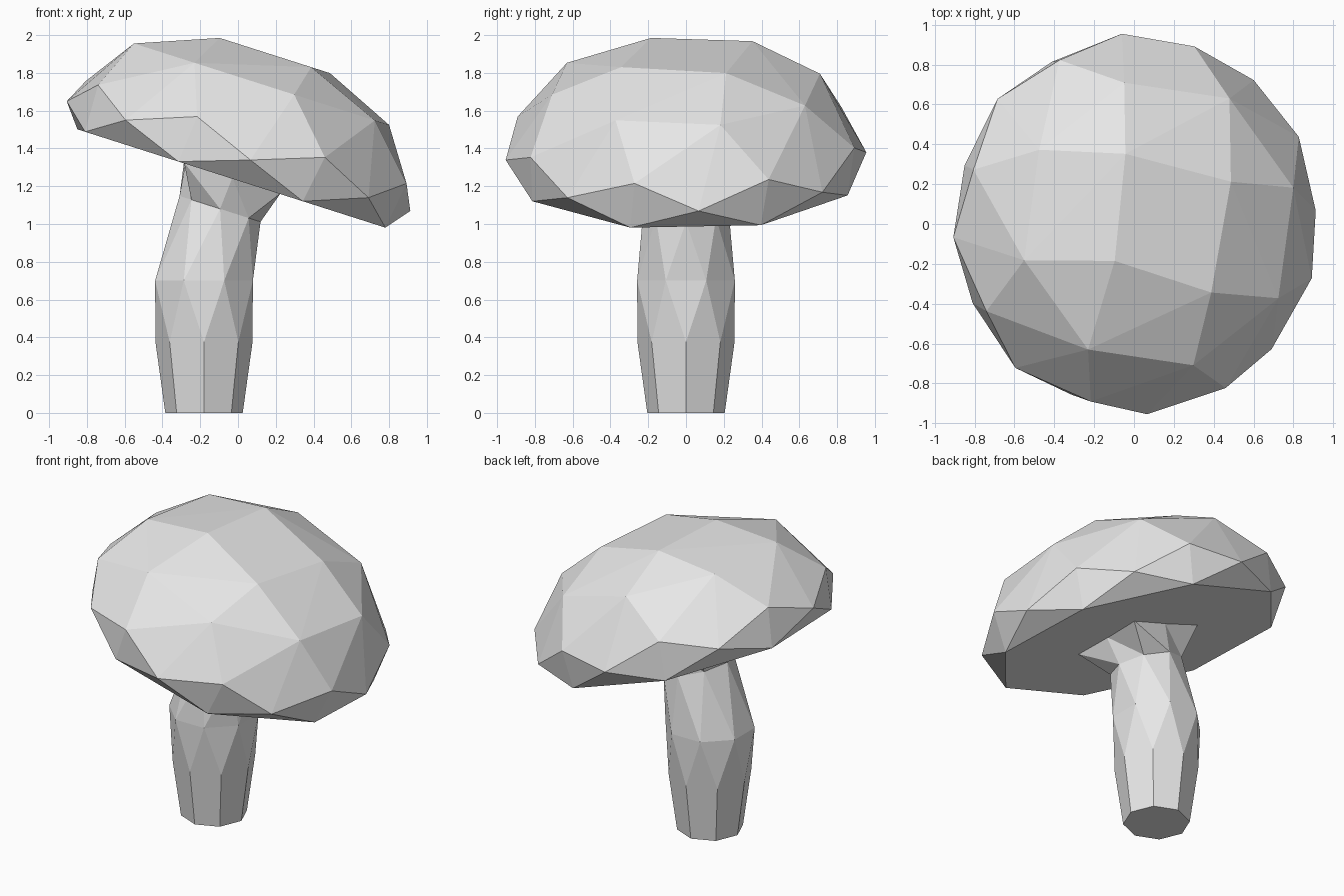
import bpy
import bmesh
from math import cos, sin, radians
from mathutils import Matrix, Vector

SIDES = 8
CAP_TILT = 17.7

default_cube = bpy.data.objects.get("Cube")
if default_cube:
    bpy.data.objects.remove(default_cube, do_unlink=True)


def make_material(name, colour):
    mat = bpy.data.materials.new(name)
    mat.use_nodes = True
    mat.diffuse_color = colour
    mat.node_tree.nodes["Principled BSDF"].inputs["Base Color"].default_value = colour
    return mat


def ring(centre, radii, phase, tilt=0, height=0):
    """Points around a tilted axis; radii repeat in turn around the ring."""
    turn = Matrix.Rotation(radians(tilt), 3, 'Y')
    count = len(radii)
    points = []
    for i, r in enumerate(radii):
        a = radians(phase + i * 360 / count)
        points.append(Vector(centre) + turn @ Vector((r * cos(a), r * sin(a), height)))
    return points


def finish(bm, name, mat):
    bmesh.ops.recalc_face_normals(bm, faces=bm.faces[:])
    mesh = bpy.data.meshes.new(name)
    bm.to_mesh(mesh)
    bm.free()
    mesh.materials.append(mat)
    obj = bpy.data.objects.new(name, mesh)
    bpy.context.collection.objects.link(obj)
    return obj


grey = make_material("plain_grey", (0.8, 0.8, 0.8, 1))

# Cap: twisted rings on a leaning axis, wrapped in a faceted shell
cap_base = (-0.035, 0, 1.241)
cap_rings = [  # height, radius, phase
    (0, 0.905, -19),
    (0.124, 0.957, 4),
    (0.257, 0.932, -17),
    (0.524, 0.732, 14.4),
]
bm = bmesh.new()
for height, radius, phase in cap_rings:
    for p in ring(cap_base, [radius] * SIDES, phase, CAP_TILT, height):
        bm.verts.new(p)
for p in ring(cap_base, [0.39, 0.42, 0.34, 0.41], 33, CAP_TILT, 0.69):
    bm.verts.new(p)
bmesh.ops.convex_hull(bm, input=bm.verts[:])
bmesh.ops.dissolve_limit(bm, angle_limit=radians(1), verts=bm.verts[:], edges=bm.edges[:])
finish(bm, "mushroom_cap", grey)

# Stem: bulging eight-sided loft that leans and flares into a square collar
stem_rings = [
    ring((-0.18, 0, 0), [0.205] * SIDES, 0),
    ring((-0.18, 0, 0.375), [0.257] * SIDES, 0),
    ring((-0.18, 0, 0.7), [0.28] * SIDES, 22.5),
    ring((-0.095, 0, 1.08), [0.225] * SIDES, 45, CAP_TILT),
    ring((-0.03, 0, 1.245), [0.38, 0.26] * (SIDES // 2), 45, CAP_TILT),
]
bm = bmesh.new()
loops = [[bm.verts.new(p) for p in points] for points in stem_rings]
for low, high in zip(loops, loops[1:]):
    for i in range(SIDES):
        j = (i + 1) % SIDES
        bm.faces.new((low[i], low[j], high[i]))
        bm.faces.new((low[j], high[j], high[i]))
bm.faces.new(loops[0])
bm.faces.new(loops[-1])
finish(bm, "mushroom_stem", grey)
